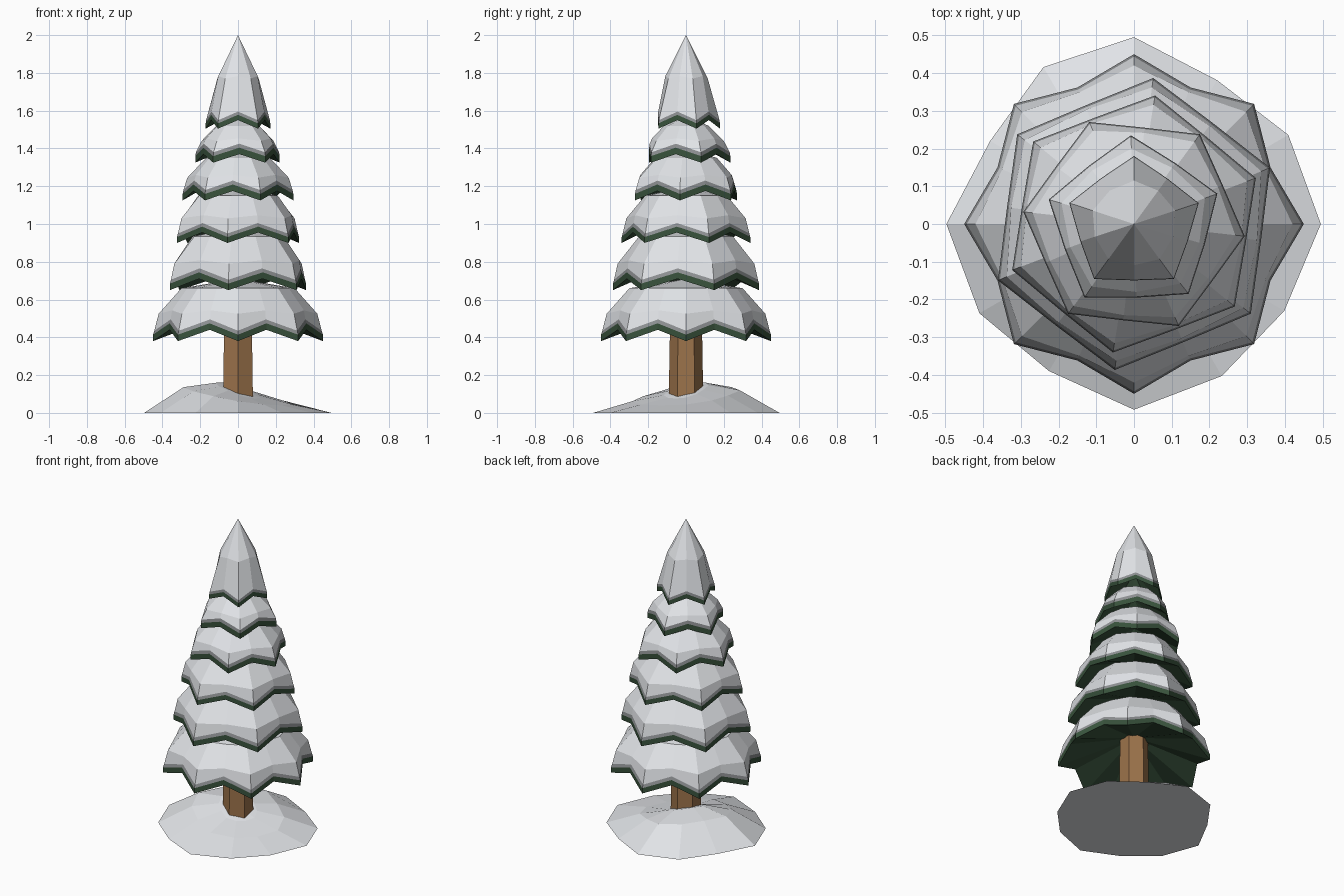
import bpy, math
from math import cos, sin, pi, radians

if "Cube" in bpy.data.objects:
    bpy.data.objects.remove(bpy.data.objects["Cube"])


def material(name, rgb):
    m = bpy.data.materials.new(name)
    m.diffuse_color = (*rgb, 1)
    m.use_nodes = True
    m.node_tree.nodes["Principled BSDF"].inputs["Base Color"].default_value = m.diffuse_color
    return m


SNOW = material("snow", (0.80, 0.82, 0.85))
EDGE = material("shaded snow edge", (0.27, 0.28, 0.29))
GREEN = material("dark green needles", (0.040, 0.085, 0.045))
BARK = material("brown bark", (0.33, 0.17, 0.07))


def loft(name, rings, mats, bottom=None, top=None):
    """Skin equal-length rings; mats gives one (material) per band.
    bottom / top are optional closing points."""
    n = len(rings[0])
    verts = [v for r in rings for v in r]
    faces, fm = [], []
    slots = list(dict.fromkeys(mats))
    for k in range(len(rings) - 1):
        for i in range(n):
            j = (i + 1) % n
            faces.append((k*n + i, k*n + j, (k+1)*n + j, (k+1)*n + i))
            fm.append(slots.index(mats[k]))
    for point, base, flip, mat in ((bottom, 0, True, mats[0]),
                                   (top, (len(rings)-1)*n, False, mats[-1])):
        if point is None:
            continue
        verts.append(point)
        c = len(verts) - 1
        for i in range(n):
            a, b = base + i, base + (i + 1) % n
            faces.append((b, a, c) if flip else (a, b, c))
            fm.append(slots.index(mat))
    me = bpy.data.meshes.new(name)
    me.from_pydata(verts, [], faces)
    for m in slots:
        me.materials.append(m)
    for p, i in zip(me.polygons, fm):
        p.material_index = i
    ob = bpy.data.objects.new(name, me)
    bpy.context.collection.objects.link(ob)
    return ob


def star(n, rot, r_tip, r_val, z_tip, z_val):
    """Ring alternating between drooping tips and raised valleys."""
    ring = []
    for i in range(2 * n):
        a = radians(rot) + pi * i / n
        r, z = (r_tip, z_tip) if i % 2 == 0 else (r_val, z_val)
        ring.append((r * cos(a), r * sin(a), z))
    return ring


# Branch tiers: tips, rotation, tip radius, valley ratio, tip z,
# snow lip z, bulge (r, z), shoulder (r, z), valley lift
TIERS = [
    (8, 0.0, 0.450, 0.87, 0.380, 0.435, (0.42, 0.525), (0.30, 0.66), 0.060),
    (6, 22.5, 0.390, 0.87, 0.650, 0.705, (0.365, 0.79), (0.25, 0.935), 0.060),
    (6, 20.7, 0.345, 0.87, 0.900, 0.950, (0.32, 1.030), (0.22, 1.150), 0.055),
    (6, 53.7, 0.295, 0.87, 1.125, 1.180, (0.27, 1.245), (0.17, 1.350), 0.050),
    (5, 92.0, 0.235, 0.83, 1.325, 1.380, (0.20, 1.440), (0.12, 1.520), 0.045),
    (5, 90.0, 0.180, 0.83, 1.505, 1.550, (0.115, 1.770), (0.0, 2.0), 0.045),
]
for t, (n, rot, r, vr, z0, z1, bulge, top, lift) in enumerate(TIERS, 1):
    last = t == len(TIERS)
    rv = r * vr
    zg = z0 + (z1 - z0) * 0.62
    under = star(n, rot, r, rv, z0, z0 + lift)
    mid = star(n, rot, r, rv, zg, zg + lift)
    lip = star(n, rot, r * 0.985, rv * 0.985, z1, z1 + lift)
    # green bough layer with hollow underside
    loft(f"boughs_{t}", [under, mid], [GREEN], bottom=(0, 0, z0 + 0.17))
    # snow blanket with grey lip
    br, bz = bulge
    ridge = star(n, rot, br, br * (0.95 if last else 0.90), bz, bz + lift * 0.3)
    if last:
        loft(f"snow_{t}", [mid, lip, ridge], [EDGE, SNOW], top=(0, 0, 2.0))
    else:
        tr, tz = top
        shoulder = star(n, rot, tr, tr * 0.97, tz, tz)
        loft(f"snow_{t}", [mid, lip, ridge, shoulder], [EDGE, SNOW, SNOW],
             top=(0, 0, tz + 0.05))


# Trunk: six-sided, slightly tapered
def hexagon(r, z):
    return [(r*cos(pi/2 + i*pi/3), r*sin(pi/2 + i*pi/3), z) for i in range(6)]


loft("trunk", [hexagon(0.092, 0.03), hexagon(0.082, 0.62)], [BARK],
     bottom=(0, 0, 0.03), top=(0, 0, 0.62))

# Snow mound: uneven twelve-sided heap, higher at the back left
RIM = [0.495, 0.472, 0.44, 0.495, 0.48, 0.44,
       0.497, 0.473, 0.45, 0.492, 0.465, 0.46]


def mound_ring(scale, z, sx, sy):
    ring = []
    for i, r in enumerate(RIM):
        a = i * pi / 6
        x, y = r * scale * cos(a), r * scale * sin(a)
        ring.append((x, y, z + sx * x + sy * y))
    return ring


loft("snow_mound", [mound_ring(1, 0, 0, 0), mound_ring(0.58, 0.09, -0.16, 0.10),
                    mound_ring(0.24, 0.12, -0.33, 0.22)], [SNOW, SNOW],
     bottom=(0, 0, 0), top=(0, 0, 0.13))
